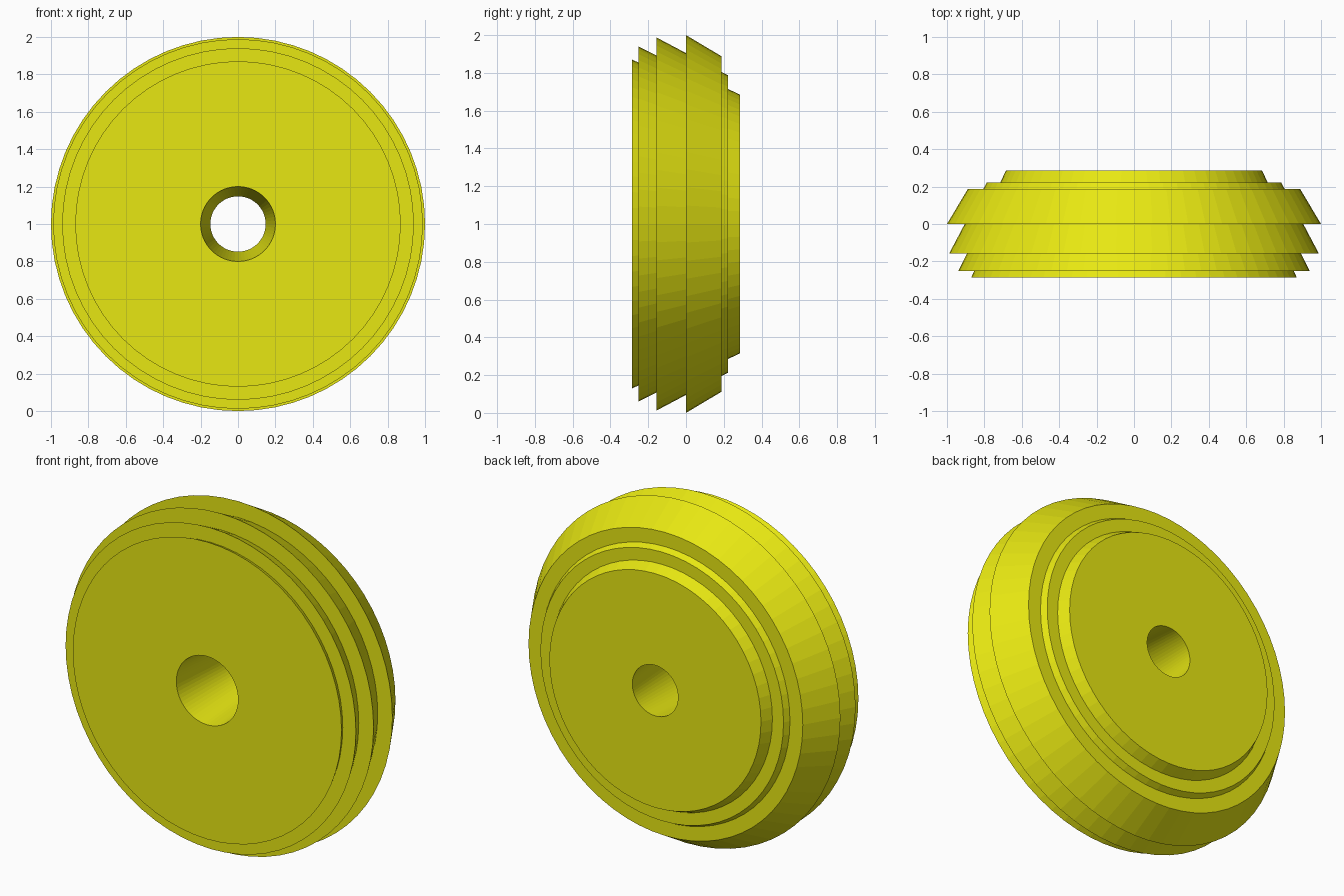
import bpy, bmesh
from math import cos, sin, tau

if "Cube" in bpy.data.objects:
    bpy.data.objects.remove(bpy.data.objects["Cube"])

SEGMENTS = 64
CENTRE_Z = 1.0

yellow = bpy.data.materials.new("yellow")
yellow.diffuse_color = (0.8, 0.8, 0.006, 1)
yellow.use_nodes = True
yellow.node_tree.nodes["Principled BSDF"].inputs["Base Color"].default_value = yellow.diffuse_color


def lathe(name, profile):
    """Spin a closed (y, radius) profile around the wheel axle (y axis)."""
    bm = bmesh.new()
    rings = []
    for i in range(SEGMENTS):
        a = tau * i / SEGMENTS
        rings.append([bm.verts.new((r * cos(a), y, CENTRE_Z + r * sin(a)))
                      for y, r in profile])
    n = len(profile)
    for i in range(SEGMENTS):
        p, q = rings[i], rings[(i + 1) % SEGMENTS]
        for j in range(n):
            k = (j + 1) % n
            bm.faces.new((p[j], p[k], q[k], q[j]))
    bmesh.ops.recalc_face_normals(bm, faces=bm.faces)
    mesh = bpy.data.meshes.new(name)
    bm.to_mesh(mesh)
    bm.free()
    mesh.materials.append(yellow)
    obj = bpy.data.objects.new(name, mesh)
    bpy.context.collection.objects.link(obj)
    return obj


FRONT, BACK = -0.285, 0.285

# stepped outer ring: each tier tapers towards the back
tiers = [  # front y, front radius, back y, back radius
    (FRONT, 0.87, -0.252, 0.855),
    (-0.252, 0.94, -0.157, 0.892),
    (-0.157, 0.988, 0.0, 0.905),
    (0.0, 1.0, 0.188, 0.888),
    (0.188, 0.805, 0.222, 0.787),
    (0.222, 0.715, BACK, 0.685),
]
ring_profile = [(FRONT, 0.72)]
for y0, r0, y1, r1 in tiers:
    ring_profile += [(y0, r0), (y1, r1)]
ring_profile.append((BACK, 0.57))
lathe("stepped_ring", ring_profile)

# flush hub with tapered axle hole
lathe("hub", [(FRONT, 0.20), (FRONT, 0.72), (BACK, 0.57), (BACK, 0.148)])
